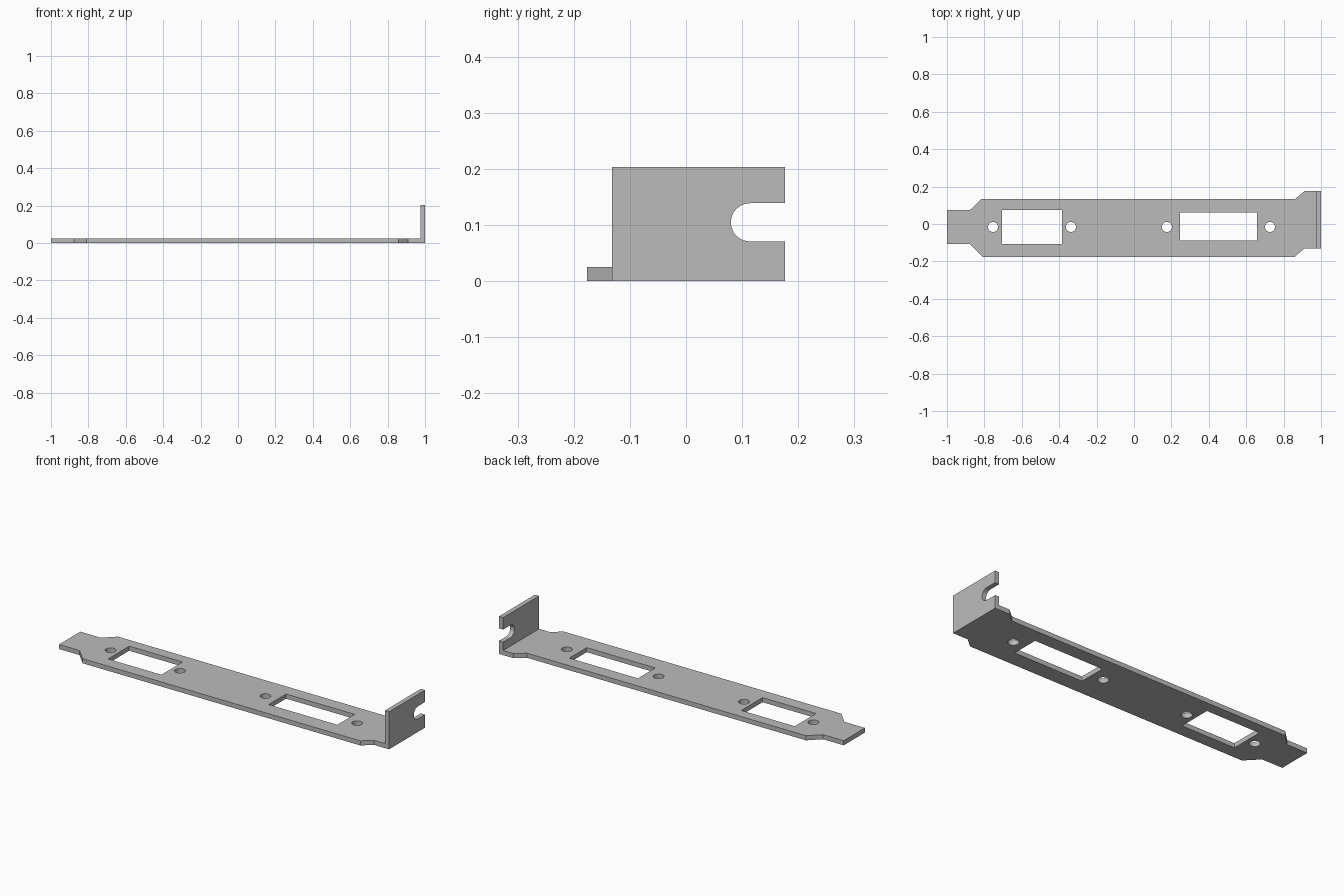
import bpy
import math

cube = bpy.data.objects.get("Cube")
if cube:
    bpy.data.objects.remove(cube, do_unlink=True)

THICK = 0.025

steel = bpy.data.materials.new("grey steel")
steel.use_nodes = True
grey = (0.5, 0.5, 0.5, 1)
steel.diffuse_color = grey
steel.node_tree.nodes["Principled BSDF"].inputs["Base Color"].default_value = grey


def arc(cx, cy, r, start, end, n):
    """Points along an arc, angles in degrees."""
    angles = [math.radians(start + (end - start) * i / n) for i in range(n + 1)]
    return [(cx + r * math.cos(a), cy + r * math.sin(a)) for a in angles]


def rect(x0, x1, y0, y1):
    return [(x0, y0), (x1, y0), (x1, y1), (x0, y1)]


def sheet(name, loops, location, rotation=(0, 0, 0)):
    """Sheet metal part: first loop is the outline, the others are openings."""
    curve = bpy.data.curves.new(name, "CURVE")
    curve.dimensions = "2D"
    curve.fill_mode = "BOTH"
    curve.extrude = THICK / 2
    for loop in loops:
        spline = curve.splines.new("POLY")
        spline.points.add(len(loop) - 1)
        for point, (x, y) in zip(spline.points, loop):
            point.co = (x, y, 0, 1)
        spline.use_cyclic_u = True
    curve.materials.append(steel)
    obj = bpy.data.objects.new(name, curve)
    obj.location = location
    obj.rotation_euler = rotation
    bpy.context.collection.objects.link(obj)
    bpy.ops.object.select_all(action="DESELECT")
    obj.select_set(True)
    bpy.context.view_layer.objects.active = obj
    bpy.ops.object.convert(target="MESH")
    bpy.ops.object.shade_smooth_by_angle(angle=math.radians(30))
    return bpy.context.object


# Long plate with a narrow tongue, connector windows and screw holes
outline = [(-1, -0.107), (-0.877, -0.107), (-0.81, -0.176), (0.858, -0.176),
           (0.91, -0.132), (1, -0.132), (1, 0.176), (0.912, 0.176),
           (0.862, 0.134), (-0.815, 0.134), (-0.877, 0.075), (-1, 0.075)]
windows = [rect(-0.706, -0.385, -0.107, 0.075), rect(0.246, 0.658, -0.088, 0.061)]
holes = [arc(x, -0.016, 0.027, 0, 360, 32)[:-1] for x in (-0.754, -0.337, 0.176, 0.727)]
sheet("bracket_plate", [outline] + windows + holes, (0, 0, THICK / 2))

# Upright mounting tab with an open screw slot, drawn in y and z
slot = arc(0.114, 0.105, 0.034, 270, 90, 20)
tab = [(0.176, THICK), (0.176, 0.071)] + slot + [
    (0.176, 0.139), (0.176, 0.204), (-0.132, 0.204), (-0.132, THICK)]
sheet("mounting_tab", [tab], (1 - THICK / 2, 0, 0), (math.pi / 2, 0, math.pi / 2))
